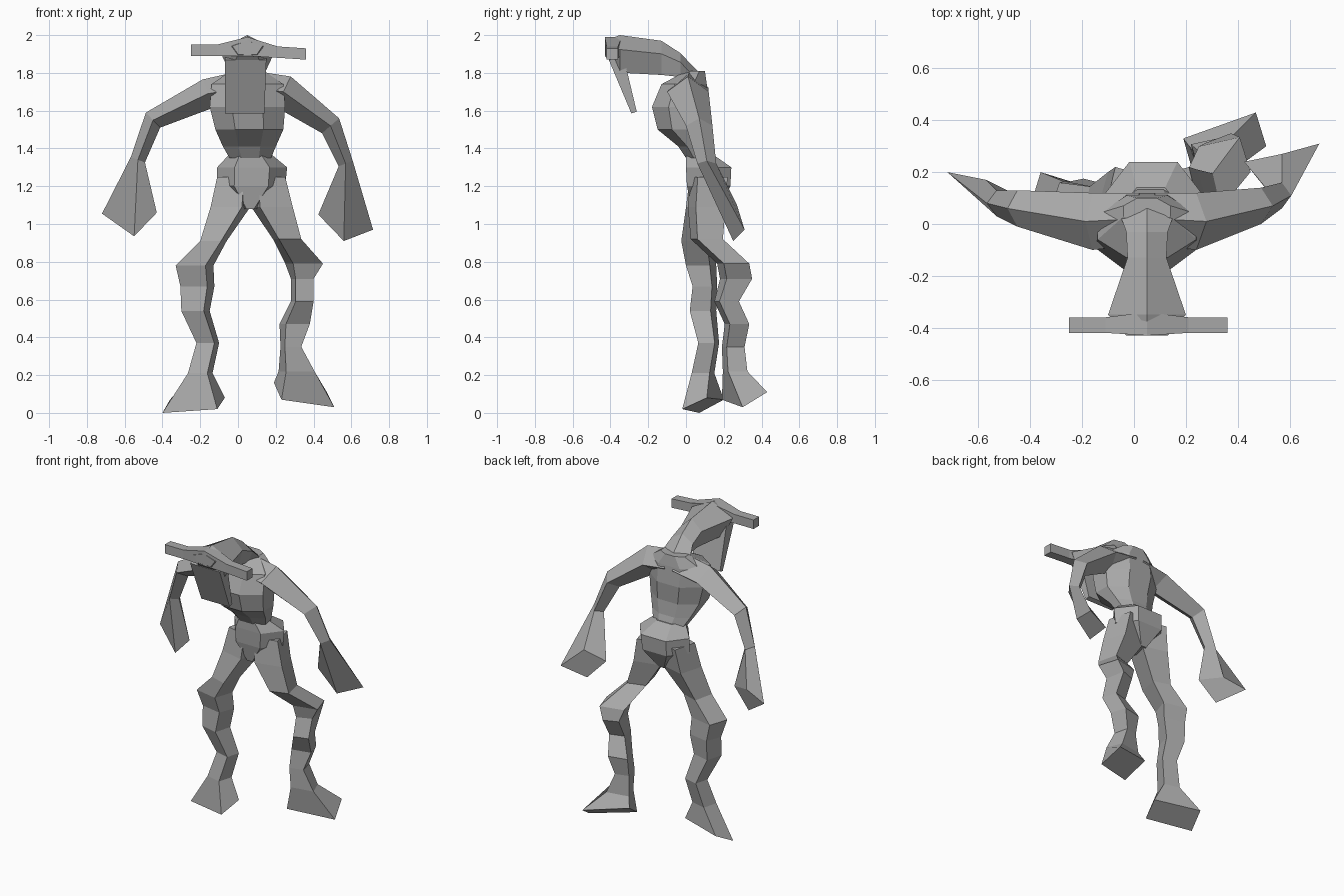
import bpy
import bmesh
import math
from mathutils import Vector

cube = bpy.data.objects.get("Cube")
if cube:
    bpy.data.objects.remove(cube, do_unlink=True)

X, Y, Z = Vector((1, 0, 0)), Vector((0, 1, 0)), Vector((0, 0, 1))

# Single flat colour for the whole body
grey = bpy.data.materials.new("plain_grey")
grey.use_nodes = True
colour = (0.4, 0.4, 0.4, 1)
grey.diffuse_color = colour
grey.node_tree.nodes["Principled BSDF"].inputs["Base Color"].default_value = colour


def section(centre, u, v, half_u, half_v, sides, phase):
    """Polygon ring whose extents along u and v are the given half sizes."""
    angles = [math.radians(phase) + math.tau * i / sides for i in range(sides)]
    widest = max(abs(math.cos(a)) for a in angles)
    tallest = max(abs(math.sin(a)) for a in angles)
    return [centre
            + u * half_u * math.cos(a) / widest
            + v * half_v * math.sin(a) / tallest for a in angles]


def loft(name, rings, u, v=None, sides=4, phase=45, end=None):
    """Skin rings of (x, y, z, half_u, half_v); v follows the path if not given."""
    centres = [Vector(ring[:3]) for ring in rings]
    loops = []
    for i, ring in enumerate(rings):
        if v is None:
            before = centres[max(i - 1, 0)]
            after = centres[min(i + 1, len(centres) - 1)]
            across = (after - before).cross(u).normalized()
        else:
            across = v
        loops.append(section(centres[i], u, across, ring[3], ring[4], sides, phase))
    if end:
        loops.append([Vector(corner) for corner in end])

    bm = bmesh.new()
    verts = [[bm.verts.new(point) for point in loop] for loop in loops]
    for lower, upper in zip(verts, verts[1:]):
        for i in range(sides):
            j = (i + 1) % sides
            bm.faces.new((lower[i], lower[j], upper[j], upper[i]))
    bm.faces.new(verts[0])
    bm.faces.new(verts[-1])
    bmesh.ops.recalc_face_normals(bm, faces=bm.faces)
    mesh = bpy.data.meshes.new(name)
    bm.to_mesh(mesh)
    bm.free()
    mesh.materials.append(grey)
    obj = bpy.data.objects.new(name, mesh)
    bpy.context.scene.collection.objects.link(obj)
    return obj


# Chest, waist and pelvis
loft("torso", [
    (.05, .05, 1.81, .09, .05),
    (.05, -.01, 1.74, .19, .12),
    (.05, -.03, 1.62, .2, .15),
    (.06, -.02, 1.5, .18, .13),
    (.06, .04, 1.41, .14, .08),
    (.065, .07, 1.35, .11, .07),
], X, Y, sides=8, phase=22.5)
loft("pelvis", [
    (.065, .07, 1.37, .11, .07),
    (.075, .12, 1.3, .185, .12),
    (.07, .12, 1.2, .18, .115),
    (.065, .1, 1.08, .04, .07),
], X, Y, sides=6, phase=0)

# Neck and head, running forward
loft("neck_and_head", [
    (.05, .08, 1.72, .12, .07),
    (.05, -.03, 1.835, .08, .07),
    (.05, -.13, 1.87, .075, .1),
    (.05, -.35, 1.89, .15, .11),
    (.05, -.43, 1.93, .08, .04),
], X, Z, sides=5, phase=90)

# Hanging face plate
loft("face_plate", [
    (.04, -.37, 1.88, .11, .04),
    (.035, -.275, 1.59, .105, .015),
], X)

# Crossbar across the brow
loft("brow_bar", [
    (-.25, -.39, 1.92, .03, .03),
    (-.11, -.39, 1.92, .03, .03),
    (.05, -.385, 1.94, .045, .05),
    (.21, -.39, 1.91, .03, .03),
    (.36, -.39, 1.9, .03, .03),
], Y, Z)

# Arms ending in broad club hands
loft("left_arm", [
    (.08, .02, 1.72, .1, .09),
    (.24, .01, 1.7, .11, .09),
    (.49, .07, 1.52, .07, .06),
    (.57, .11, 1.32, .05, .04),
], Y, phase=0, end=[
    (.57, .27, 1.1), (.715, .31, .97), (.56, .25, .91), (.425, .24, 1.05)])
loft("right_arm", [
    (.02, .02, 1.72, .1, .09),
    (-.16, .01, 1.69, .11, .08),
    (-.45, .06, 1.55, .07, .055),
    (-.53, .08, 1.34, .05, .04),
], Y, phase=0, end=[
    (-.57, .17, 1.1), (-.43, .1, 1.06), (-.55, .12, .935), (-.72, .2, 1.055)])

# Crooked legs ending in block feet
loft("left_leg", [
    (.16, .12, 1.25, .09, .1),
    (.18, .11, 1.09, .11, .1),
    (.26, .11, .92, .075, .085),
    (.35, .25, .79, .1, .085),
    (.34, .265, .71, .06, .085),
    (.34, .215, .59, .06, .065),
    (.3, .27, .47, .08, .065),
    (.28, .25, .35, .055, .06),
    (.31, .26, .22, .095, .065),
], X, Y, phase=60, end=[
    (.47, .43, .11), (.19, .33, .16), (.23, .19, .07), (.51, .3, .03)])
loft("right_leg", [
    (-.02, .12, 1.25, .09, .1),
    (-.04, .1, 1.09, .105, .1),
    (-.13, .06, .91, .07, .085),
    (-.23, .08, .78, .1, .08),
    (-.215, .1, .67, .09, .065),
    (-.225, .09, .54, .075, .07),
    (-.16, .12, .37, .06, .055),
    (-.2, .09, .21, .065, .06),
], X, Y, phase=30, end=[
    (-.07, .11, .08), (-.36, .2, .07), (-.4, .07, 0), (-.11, -.02, .02)])
